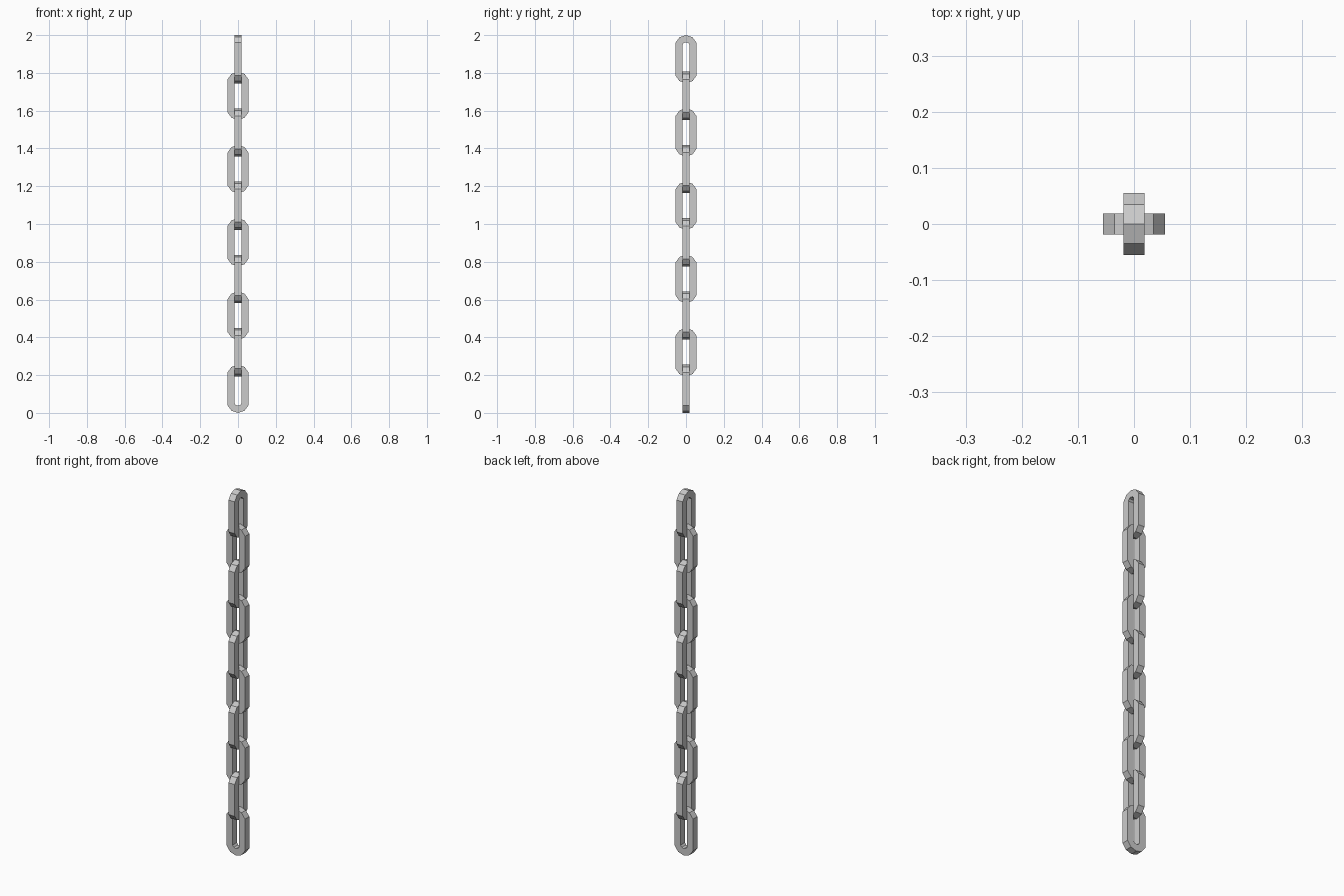
import bpy, bmesh
from math import sin, cos, radians

if "Cube" in bpy.data.objects:
    bpy.data.objects.remove(bpy.data.objects["Cube"])

COUNT = 10          # number of links
LENGTH = 0.255      # outer link length
HALF_T = 0.0188     # half thickness of the bar
R_OUT, R_IN = 0.0584, 0.0205   # ten-sided end radii, outer and inner
PITCH = (2 - LENGTH) / (COUNT - 1)


def stretched_ring(radius):
    """Ten-sided ring split at its middle and stretched into a link outline."""
    shift = LENGTH / 2 - R_OUT
    pts = []
    for i in range(10):
        a = radians(36 * i)
        z = radius * cos(a)
        pts.append((radius * sin(a), z + (shift if z > 0 else -shift)))
    return pts


def add_link(name, z, turned):
    bm = bmesh.new()
    loops = []
    # square bar: outer front, outer back, inner back, inner front
    for radius, t in ((R_OUT, -HALF_T), (R_OUT, HALF_T), (R_IN, HALF_T), (R_IN, -HALF_T)):
        loops.append([bm.verts.new((t, u, v) if turned else (u, t, v))
                      for u, v in stretched_ring(radius)])
    for k in range(4):
        a, b = loops[k], loops[(k + 1) % 4]
        for i in range(10):
            j = (i + 1) % 10
            bm.faces.new((a[i], a[j], b[j], b[i]))
    bmesh.ops.recalc_face_normals(bm, faces=bm.faces)
    mesh = bpy.data.meshes.new(name)
    bm.to_mesh(mesh)
    bm.free()
    obj = bpy.data.objects.new(name, mesh)
    obj.location.z = z
    bpy.context.collection.objects.link(obj)


# alternating chain links, bottom to top
for n in range(COUNT):
    add_link(f"chain_link_{n + 1}", LENGTH / 2 + n * PITCH, n % 2 == 1)
